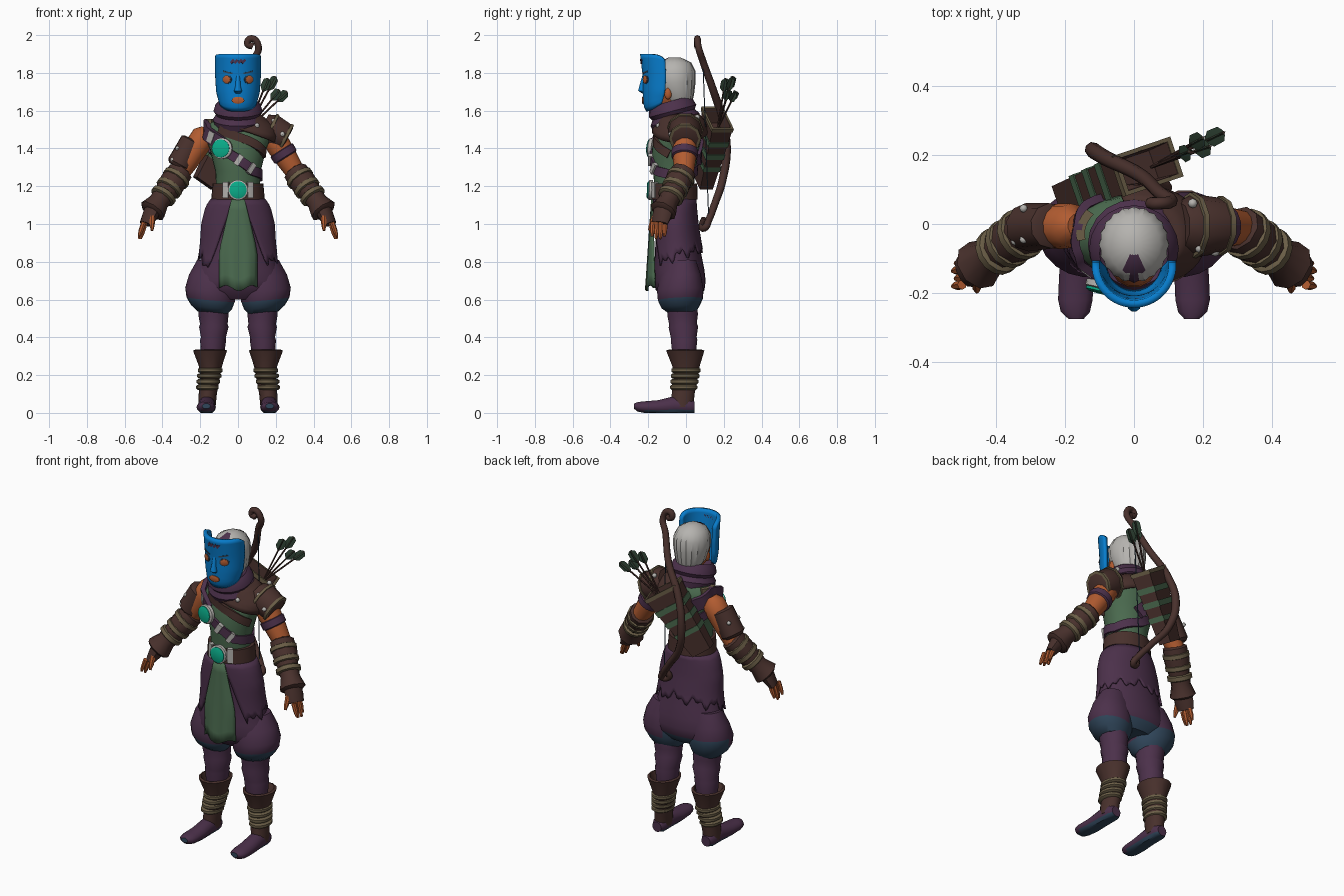
import bpy, bmesh
from math import sin, cos, pi, radians
from mathutils import Vector as V

cube = bpy.data.objects.get("Cube")
if cube:
    bpy.data.objects.remove(cube)

def colour(name, code):
    """Material from an sRGB hex code, stored as linear values."""
    rgba = [(int(code[i:i + 2], 16) / 255) ** 2.2 for i in (0, 2, 4)] + [1]
    m = bpy.data.materials.new(name)
    m.use_nodes = True
    m.diffuse_color = rgba
    m.node_tree.nodes["Principled BSDF"].inputs["Base Color"].default_value = rgba
    return m

brown = colour("leather brown", "4a3430")
purple = colour("plum cloth", "4d344c")
green = colour("moss green", "4c6a50")
olive = colour("olive wrap", "6a5e48")
skin = colour("orange skin", "b05c34")
blue = colour("mask blue", "107ccc")
pale = colour("pale grey", "b4b2ae")
teal = colour("teal gem", "12a886")
slate = colour("slate blue", "33475a")
fletch = colour("dark fletching", "35483a")
made = []

def build(name, verts, faces, mats, pair=False, rule=None, thick=0):
    for side, s in ((("left_", 1), ("right_", -1)) if pair else (("", 1),)):
        me = bpy.data.meshes.new(side + name)
        me.from_pydata([(s * v[0], v[1], v[2]) for v in verts], [], faces)
        bm = bmesh.new()
        bm.from_mesh(me)
        bmesh.ops.recalc_face_normals(bm, faces=bm.faces)
        for f in bm.faces:
            f.material_index = rule(f.calc_center_median()) if rule else 0
        bm.to_mesh(me)
        bm.free()
        for m in mats if isinstance(mats, list) else [mats]:
            me.materials.append(m)
        ob = bpy.data.objects.new(side + name, me)
        bpy.context.collection.objects.link(ob)
        if thick:
            mod = ob.modifiers.new("thickness", "SOLIDIFY")
            mod.thickness, mod.offset = thick, 0
        made.append(ob)

def tube(name, rings, mat, n=14, axis=None, turn=0, ripple=0, floor=None, caps=True, **kw):
    """Loft of elliptical rings (centre, radius across, radius deep)."""
    d = V(axis or V(rings[-1][0]) - V(rings[0][0])).normalized()
    u = d.cross(V((0, 0, 1)))
    u = u.normalized() if u.length > .05 else V((1, 0, 0))
    w = d.cross(u)
    vs, fs = [], []
    for c, a, b in rings:
        for k in range(n):
            t, g = 2 * pi * k / n + radians(turn), 1 + ripple * (-1) ** k
            p = V(c) + u * a * g * cos(t) + w * b * g * sin(t)
            p.z = p.z if floor is None else max(p.z, floor)
            vs.append(p)
    for r in range(len(rings) - 1):
        for k in range(n):
            j = (k + 1) % n
            fs.append((r * n + k, r * n + j, r * n + n + j, r * n + n + k))
    if caps:
        fs += [tuple(range(n)), tuple(range(len(vs) - n, len(vs)))]
    build(name, vs, fs, mat, **kw)

def limb(name, p, q, prof, mat, **kw):
    p, q = V(p), V(q)
    tube(name, [(p.lerp(q, t), r, r) for t, r in prof], mat, axis=q - p, **kw)

def ball(name, c, r, mat, **kw):
    rows = [-.99, -.9, -.65, -.35, 0, .35, .65, .9, .99]
    tube(name, [((c[0], c[1], c[2] + r[2] * h), r[0] * (1 - h * h) ** .5, r[1] * (1 - h * h) ** .5)
                for h in rows], mat, axis=(0, 0, 1), **kw)

def surf(prof, deg, z, off=0):
    """Point on a body profile; zero degrees is the front, +x is ninety."""
    rows = sorted(prof)
    z = min(max(z, rows[0][0]), rows[-1][0])
    for a, b in zip(rows, rows[1:]):
        if a[0] <= z <= b[0]:
            rx, f, k = V(a[1:]).lerp(V(b[1:]), (z - a[0]) / (b[0] - a[0]))
            break
    t = radians(deg)
    return V(((rx + off) * sin(t), (f + k) / 2 - ((k - f) / 2 + off) * cos(t), z))

def body(name, prof, mat, off=0, **kw):
    tube(name, [((0, (f + k) / 2, z), rx + off, (k - f) / 2 + off) for z, rx, f, k in prof],
         mat, n=28, axis=(0, 0, 1), **kw)

def wrap(name, prof, path, width, mat, off=.012, steps=8):
    """Strap laid over a body profile along (degrees, height) points."""
    pts = [V(a).lerp(V(b), i / steps) for a, b in zip(path, path[1:]) for i in range(steps)] + [V(path[-1])]
    ps = [surf(prof, d, z, off) for d, z in pts]
    vs, fs = [], []
    for i, p in enumerate(ps):
        t = ps[min(i + 1, len(ps) - 1)] - ps[max(i - 1, 0)]
        out = V((sin(radians(pts[i][0])), -cos(radians(pts[i][0])), 0))
        e = t.cross(out).normalized() * width / 2
        vs += [p - e, p + e, p + e - out * .025, p - e - out * .025]
    for i in range(len(ps) - 1):
        fs += [(4 * i + k, 4 * i + (k + 1) % 4, 4 * i + 4 + (k + 1) % 4, 4 * i + 4 + k) for k in range(4)]
    m = len(vs)
    build(name, vs, fs + [(0, 1, 2, 3), (m - 4, m - 3, m - 2, m - 1)], mat)

def sheet(name, fn, nu, nv, mat, thick=.01):
    vs = [fn(i / nu, j / nv) for j in range(nv + 1) for i in range(nu + 1)]
    w = nu + 1
    fs = [(j * w + i, j * w + i + 1, j * w + w + i + 1, j * w + w + i) for j in range(nv) for i in range(nu)]
    build(name, vs, fs, mat, thick=thick)

def disc(name, c, out, r, mat, squash=1, depth=.008, **kw):
    c, out = V(c), V(out).normalized()
    tube(name, [(c - out * depth, r, r * squash), (c + out * depth / 2, r, r * squash),
                (c + out * depth, r * .8, r * .8 * squash)], mat, n=16, axis=out, **kw)

# Body profiles: height, half width, front y, back y
torso = [(1.1, .135, -.16, .045), (1.18, .115, -.165, .04), (1.28, .12, -.175, .05), (1.4, .15, -.18, .07),
         (1.48, .185, -.155, .085), (1.53, .15, -.135, .08), (1.59, .07, -.12, .03)]
robe = [(1.14, .125, -.16, .04), (1.09, .158, -.162, .043), (1, .18, -.162, .052), (.9, .186, -.162, .068),
        (.82, .196, -.165, .085), (.76, .215, -.17, .097), (.7, .235, -.172, .104), (.65, .235, -.16, .098), (.6, .15, -.11, .06)]
body("torso", torso, green)
body("breeches", robe, [purple, slate], rule=lambda c: int(c.z < .65 and c.y > -.05))
tube("breeches_leg", [((.11, -.03, .8), .08, .11), ((.13, -.03, .72), .107, .133), ((.145, -.03, .65), .122, .137),
                      ((.145, -.03, .6), .118, .13), ((.14, -.03, .56), .1, .11), ((.135, -.02, .53), .07, .08)],
     [purple, slate], n=20, pair=True, rule=lambda c: int(c.z < (.66 if c.y > 0 and c.x < .12 else .6)))

# Ragged open coat skirt and hanging front cloth
def coat(u, v):
    side = abs(2 * u - 1)
    hem = .88 - .06 * side + .018 * sin(u * 43) + .015 * sin(u * 97) - .04 * side ** 6
    start = 8 + 38 * v
    return surf(robe, start + u * (360 - 2 * start), 1.13 - v * (1.13 - hem), .01)

def tabard(u, v):
    s = 2 * u - 1
    return V((s * (.035 + .065 * min(1, v * 1.7)), -.18 - .03 * v + .04 * v * s * s + .006 * sin(u * 14) * v,
              1.13 - .47 * v + .015 * v * sin(u * 9)))

sheet("coat_skirt", coat, 72, 10, purple)
sheet("front_cloth", tabard, 12, 8, green)

# Shins, boots and shoes
tube("shin", [((.135, -.02, .58), .075, .08), ((.13, -.018, .52), .08, .083), ((.128, -.016, .47), .073, .075),
              ((.128, -.014, .455), .078, .08), ((.13, -.012, .4), .066, .07), ((.132, -.01, .385), .069, .072),
              ((.135, -.01, .28), .058, .06)], purple, pair=True)
tube("boot", [((.165, -.02, .03), .046, .06), ((.16, -.015, .1), .048, .062), ((.147, 0, .2), .052, .067),
              ((.146, 0, .25), .062, .075), ((.148, -.004, .33), .09, .104), ((.148, -.004, .335), .077, .09),
              ((.146, 0, .28), .055, .06)], brown, axis=(0, 0, 1), pair=True)
for i in range(4):
    tube("boot_wrap", [((.162 - i * .005, -.012 + i * .004, .135 + .03 * i + h), r + .002 * i, r + .014 + .002 * i)
                       for h, r in ((-.014, .05), (-.006, .06), (.008, .06), (.014, .05))], olive, pair=True)
tube("shoe", [((.165, .045, .03), .03, .03), ((.165, .02, .035), .043, .045), ((.165, -.06, .04), .045, .05),
              ((.167, -.15, .03), .05, .038), ((.17, -.22, .03), .05, .032), ((.17, -.255, .032), .042, .026),
              ((.168, -.275, .036), .022, .014)],
     [purple, slate], pair=True, floor=0, rule=lambda c: int(c.z < .012 or c.y < -.27))

# Belt, gem buckles and chest straps
body("belt", [(1.13, .13, -.17, .05), (1.215, .122, -.172, .047)], brown, off=.012)
for s in (-1, 1):
    wrap("belt_plate", torso, [(s * 22, 1.18), (s * 36, 1.18)], .085, pale, off=.026)
wrap("shoulder_strap", torso, [(-30, 1.42), (-68, 1.5), (-100, 1.52), (-140, 1.47), (-190, 1.34)], .075, purple, .02)
wrap("shoulder_trim", torso, [(-80, 1.525), (-125, 1.525)], .06, olive, .014)
wrap("cross_strap", torso, [(-30, 1.39), (40, 1.28), (110, 1.25), (180, 1.29), (250, 1.4)], .05, purple)
wrap("chest_band", torso, [(-35, 1.5), (20, 1.44), (75, 1.37)], .045, brown)
for d, z, slope in ((-3, 1.347, -.016), (26, 1.302, -.016), (-52, 1.468, .016)):
    wrap("strap_clip", torso, [(d, z), (d + 9, z + slope * (1 if d > -9 else -1))], .06, pale, .024)
for name, c, r in (("belt_gem", (0, -.188, 1.18), .046), ("chest_gem", (-.085, -.183, 1.4), .048)):
    out = (c[0] * 3, -1, .05)
    disc(name + "_rim", c, out, r + .008, pale, depth=.012)
    disc(name, V(c) + V((c[0] * .08, -.01, 0)), out, r, teal, depth=.009)

# Left shoulder mantle and pauldron
sheet("mantle", lambda u, v: surf(torso, -5 + 200 * u, 1.58 - v * (.07 + .08 * sin(u * pi)), .028), 24, 5, brown)
pad = V((.13, -.005, 1.52)), V((.262, -.005, 1.45))
limb("pauldron", *pad, [(0, .07), (.3, .092), (.95, .08), (1, .065)], brown, n=10)
for t, r in ((.3, .097), (.92, .086)):
    limb("pauldron_trim", *pad, [(t - .06, r - .01), (t - .05, r), (t + .05, r), (t + .06, r - .01)], olive, n=10)
for p in ((.19, -.07, 1.545), (.17, .06, 1.565), (.235, -.08, 1.475), (.1, -.145, 1.52), (.235, .02, 1.54)):
    ball("rivet", p, (.014, .014, .014), pale, n=8)

# Arms with bracers, gloves and fingers
shoulder, elbow, wrist = V((.18, -.005, 1.47)), V((.3, -.01, 1.28)), V((.452, -.12, 1.07))
limb("upper_arm", shoulder, elbow, [(-.15, .035), (0, .064), (.3, .066), (.7, .06), (1.1, .05)], skin, pair=True)
limb("left_arm_band", shoulder, elbow, [(.4, .06), (.43, .071), (.6, .07), (.63, .06)], purple)
limb("right_arm_guard", (-.238, -.005, 1.445), (-.318, -.01, 1.3), [(0, .05), (.05, .066), (.9, .07), (1, .055)], brown, n=10)
for p in ((-.32, -.045, 1.4), (-.32, .045, 1.4), (-.345, -.05, 1.34)):
    ball("guard_rivet", p, (.012, .012, .012), pale, n=8)
limb("bracer", elbow, wrist, [(-.02, .05), (.02, .068), (.3, .072), (.6, .058), (.78, .055), (1, .074), (1.04, .06)],
     brown, n=9, pair=True)
for t in (.18, .42, .62):
    limb("bracer_wrap", elbow, wrist, [(t - .06, .06), (t - .04, .078 - t * .012), (t + .04, .078 - t * .012), (t + .06, .06)],
         olive, pair=True)
palm = V((.49, -.14, 1.0))
tube("glove", [(wrist, .055, .045), (wrist.lerp(palm, .5), .055, .036), (palm, .048, .026)], brown, n=10, pair=True)
for i in range(4):
    base = palm + V((.008 * (i % 2), .03 - .022 * i, .01))
    limb("finger", base, base + V((.026, -.004, -.075 - .014 * (i in (1, 2)))), [(0, .014), (.6, .013), (1, .007)], skin, n=7, pair=True)
limb("thumb", (.455, -.165, 1.04), (.455, -.195, .965), [(0, .017), (.6, .014), (1, .007)], skin, n=7, pair=True)

# Head, hair and scarf
limb("scarf", (0, -.05, 1.52), (0, -.085, 1.65), [(0, .125), (.25, .134), (.45, .116), (.6, .13), (.85, .12), (1, .1), (.8, .07)],
     purple, n=20)
ball("head", (0, -.1, 1.725), (.075, .085, .125), skin)
ball("ear", (.078, -.095, 1.69), (.012, .02, .03), skin, n=8, pair=True)
tube("hair", [((0, -.03, 1.63), .055, .055), ((0, -.045, 1.68), .084, .085), ((0, -.057, 1.75), .099, .105),
              ((0, -.06, 1.81), .099, .108), ((0, -.06, 1.855), .075, .085), ((0, -.06, 1.882), .025, .03)],
     [pale, purple], n=40, ripple=.025, axis=(0, 0, 1), rule=lambda c: int(c.z > 1.83 and c.y < -.06 and abs(c.x) < .02))

# Curved face mask with painted features
mask = [(1.6, .06, -.2, -.1), (1.63, .086, -.215, -.05), (1.7, .105, -.218, -.01), (1.78, .11, -.218, 0), (1.9, .112, -.232, 0)]
def mask_shell(u, v):
    s = abs(2 * u - 1)
    low, high = 1.6 + .04 * s ** 3, 1.9 - .03 * s ** 8
    return surf(mask, -92 + 184 * u, low + v * (high - low))

sheet("mask", mask_shell, 26, 14, blue, thick=.022)
tube("mask_nose", [((0, -.222, 1.79), .01, .008), ((0, -.232, 1.73), .014, .016), ((0, -.234, 1.705), .021, .02),
                   ((0, -.222, 1.69), .014, .008)], blue, n=10)
for name, r, m, off in (("eye_rim", .028, slate, .01), ("eye", .022, skin, .014)):
    disc(name, surf(mask, 29, 1.765, off), (.5, -.87, 0), r, m, squash=.85, depth=.004, pair=True)
disc("mouth", surf(mask, 0, 1.655, .013), (0, -1, 0), .034, skin, squash=.55, depth=.004)
for a, b in (((14, 1.797), (40, 1.808)), ((-40, 1.808), (-14, 1.797))):
    wrap("brow", mask, [a, b], .008, slate, .014)
for d in (-14, -5, 5, 14):
    wrap("forehead_mark", mask, [(d - 4, 1.852), (d + 4, 1.87)], .013, purple, .014)

# Quiver, bands and arrows
low, top = V((-.18, .092, 1.215)), V((.04, .167, 1.56))
tube("quiver", [(low, .05, .085), (top, .08, .145), (top, .068, .128), (low.lerp(top, .8), .06, .11)], brown, n=4, turn=45, axis=top - low)
for name, a, b, m in (("quiver_rim", .95, 1.005, olive), ("quiver_band", .3, .37, green), ("quiver_band", .5, .58, green), ("quiver_band", .7, .78, green)):
    rows = [(low.lerp(top, t), .058 + .028 * t, .092 + .058 * t) for t in (a, b)]
    inner = [(c, r * .82, w * .86) for c, r, w in reversed(rows)]
    tube(name, rows + inner, m, n=4, turn=45, axis=top - low, caps=False)
for tip in ((.16, .21, 1.77), (.2, .25, 1.78), (.22, .225, 1.71), (.26, .265, 1.7)):
    a, b = V((.05, .165, 1.5)), V(tip)
    limb("arrow_shaft", a, b, [(0, .005), (1, .005)], brown, n=6)
    tail = [a.lerp(b, t) for t in (.74, .82, .96, 1)]
    for k in (0, 1):
        tube("arrow_fletching", [(c, r if k else .003, .003 if k else r) for c, r in zip(tail, (.004, .025, .023, .008))],
             fletch, n=4, axis=b - a)

# Bow with curled tips, worn across the back
path = [(.08, .06, 1.94), (.05, .06, 1.955), (.07, .06, 1.982), (.108, .065, 1.94), (.075, .09, 1.86),
        (.02, .14, 1.72), (-.08, .19, 1.56), (-.12, .215, 1.4), (-.09, .195, 1.24), (.01, .15, 1.1),
        (.07, .12, 1.02), (.09, .1, .98), (.055, .085, .99), (.07, .1, 1.03)]
curve = bpy.data.curves.new("bow", "CURVE")
curve.dimensions, curve.bevel_depth, curve.bevel_resolution, curve.use_fill_caps = "3D", .018, 2, True
spline = curve.splines.new("BEZIER")
spline.bezier_points.add(len(path) - 1)
for b, p in zip(spline.bezier_points, path):
    b.co, b.radius, b.handle_left_type, b.handle_right_type = p, 1.3 - .6 * abs(p[2] - 1.45), "AUTO", "AUTO"
curve.materials.append(brown)
bpy.context.collection.objects.link(bpy.data.objects.new("bow", curve))
limb("bow_string", (.075, .09, 1.85), (.06, .12, 1.03), [(0, .003), (1, .003)], slate, n=6)
bpy.ops.object.select_all(action="DESELECT")
for ob in made:
    ob.select_set(True)
bpy.context.view_layer.objects.active = made[0]
bpy.ops.object.shade_smooth_by_angle(angle=radians(42))
